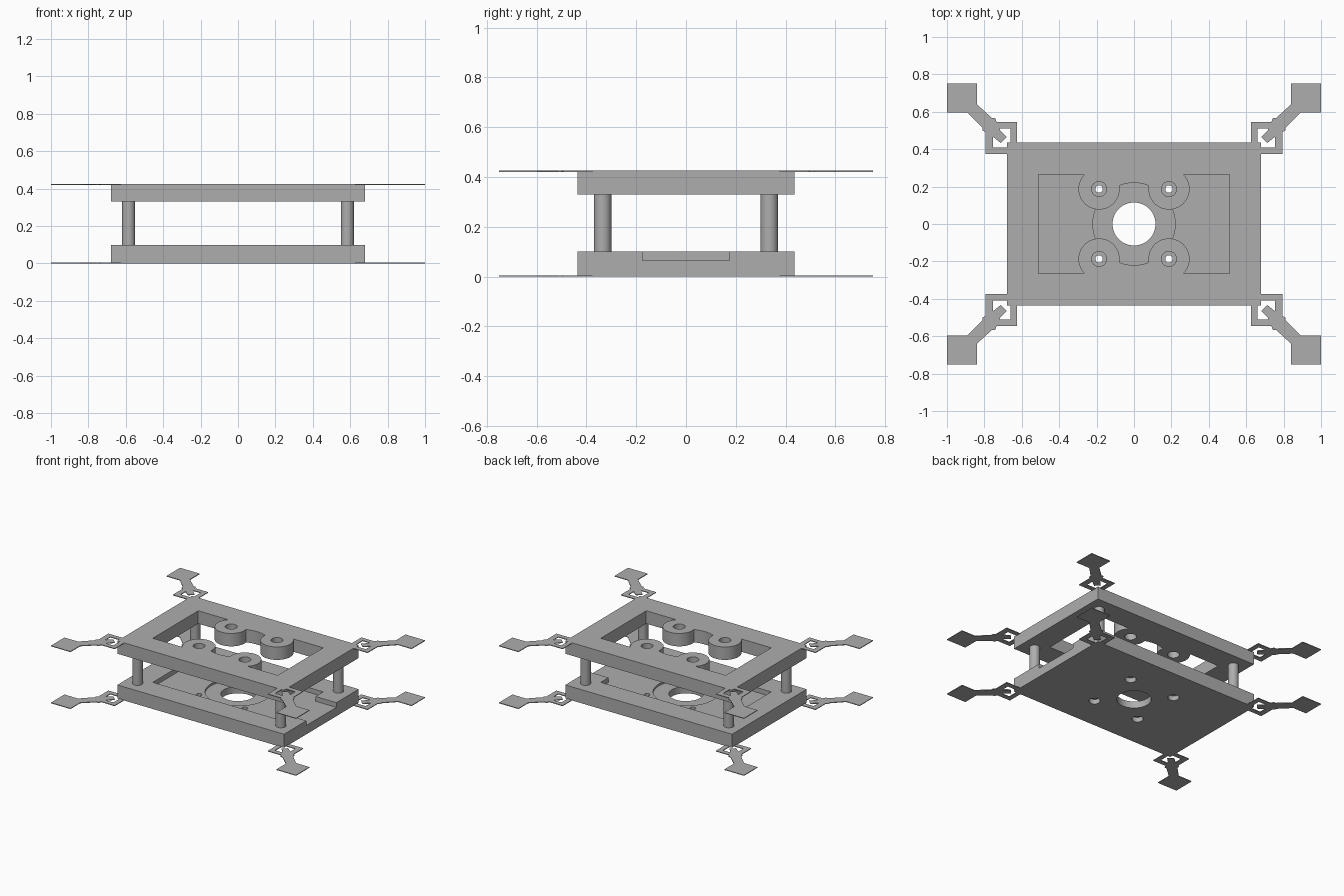
import bpy
import bmesh
from mathutils import Vector

cube = bpy.data.objects.get("Cube")
if cube:
    bpy.data.objects.remove(cube, do_unlink=True)

grey = bpy.data.materials.new("plain grey")
grey.use_nodes = True
GREY = (0.42, 0.42, 0.42, 1)
grey.diffuse_color = GREY
grey.node_tree.nodes["Principled BSDF"].inputs["Base Color"].default_value = GREY

HALF_X, HALF_Y = 0.68, 0.435
SCREW = 0.187
TOP, FRAME_BASE, PLATE_TOP = 0.425, 0.33, 0.10
THIN = 0.005
SIGNS = [(sx, sy) for sx in (-1, 1) for sy in (-1, 1)]


def prism(name, points, z0, z1):
    """Extrude a flat outline between two heights."""
    bm = bmesh.new()
    face = bm.faces.new([bm.verts.new((x, y, z0)) for x, y in points])
    new = bmesh.ops.extrude_face_region(bm, geom=[face])["geom"]
    verts = [v for v in new if isinstance(v, bmesh.types.BMVert)]
    bmesh.ops.translate(bm, verts=verts, vec=Vector((0, 0, z1 - z0)))
    bmesh.ops.recalc_face_normals(bm, faces=bm.faces)
    mesh = bpy.data.meshes.new(name)
    bm.to_mesh(mesh)
    bm.free()
    mesh.materials.append(grey)
    obj = bpy.data.objects.new(name, mesh)
    bpy.context.collection.objects.link(obj)
    return obj


def box(name, x0, x1, y0, y1, z0, z1):
    return prism(name, [(x0, y0), (x1, y0), (x1, y1), (x0, y1)], z0, z1)


def cylinder(name, x, y, r, z0, z1, sides=48):
    bpy.ops.mesh.primitive_cylinder_add(vertices=sides, radius=r, depth=z1 - z0,
                                        location=(x, y, (z0 + z1) / 2))
    obj = bpy.context.object
    obj.name = name
    obj.data.materials.append(grey)
    return obj


def combine(obj, tool, operation="DIFFERENCE"):
    """Apply a boolean and discard the tool."""
    mod = obj.modifiers.new("combine", "BOOLEAN")
    mod.operation, mod.solver, mod.object = operation, "EXACT", tool
    bpy.context.view_layer.objects.active = obj
    bpy.ops.object.modifier_apply(modifier=mod.name)
    bpy.data.objects.remove(tool, do_unlink=True)


def smooth(obj):
    bpy.ops.object.select_all(action="DESELECT")
    obj.select_set(True)
    bpy.context.view_layer.objects.active = obj
    bpy.ops.object.shade_smooth_by_angle(angle=0.6)


# Upper frame with a window, arc shaped bridges and four screw bosses
frame = box("upper_frame", -HALF_X, HALF_X, -HALF_Y, HALF_Y, FRAME_BASE, TOP)
combine(frame, box("window", -0.51, 0.51, -0.265, 0.265, 0.2, 0.6))
for s in (-1, 1):
    near, far = sorted((s * 0.19, s * 0.32))
    combine(frame, box("bridge", -SCREW, SCREW, near, far, FRAME_BASE, TOP), "UNION")
combine(frame, cylinder("arc", 0, 0, 0.22, 0.2, 0.6, 64))
for sx, sy in SIGNS:
    x, y = sx * SCREW, sy * SCREW
    combine(frame, cylinder("boss", x, y, 0.11, FRAME_BASE, TOP), "UNION")
for sx, sy in SIGNS:
    combine(frame, cylinder("boss_hole", sx * SCREW, sy * SCREW, 0.04, 0.2, 0.6))
smooth(frame)

# Lower plate with a pocket, an open channel, a ring recess and a centre hole
plate = box("lower_plate", -HALF_X, HALF_X, -HALF_Y, HALF_Y, 0, PLATE_TOP)
combine(plate, box("pocket", -0.51, 0.51, -0.265, 0.265, 0.065, 0.2))
combine(plate, box("channel", 0.4, 0.8, -0.175, 0.175, 0.065, 0.2))
combine(plate, cylinder("ring_recess", 0, 0, 0.22, 0.05, 0.2, 64))
combine(plate, cylinder("centre_hole", 0, 0, 0.115, -0.1, 0.2, 64))
for sx, sy in SIGNS:
    x, y = sx * SCREW, sy * SCREW
    combine(plate, cylinder("screw_hole", x, y, 0.02, -0.1, 0.2, 32))
    combine(plate, cylinder("screw_head", x, y, 0.038, -0.1, 0.035, 32))
smooth(plate)

# Posts between the plate and the frame
for i, (sx, sy) in enumerate(SIGNS):
    smooth(cylinder(f"post_{i + 1}", sx * 0.585, sy * 0.335, 0.035,
                    PLATE_TOP, FRAME_BASE, 32))

# Thin corner tabs: angled bracket, diagonal arm and square pad
BRACKET = [(0.625, 0.43), (0.66, 0.43), (0.66, 0.51), (0.755, 0.51),
           (0.755, 0.41), (0.675, 0.41), (0.675, 0.375), (0.795, 0.375),
           (0.795, 0.545), (0.625, 0.545)]
ARM = [(0.68, 0.465), (0.712, 0.433), (0.765, 0.475), (0.81, 0.5), (0.81, 0.515),
       (0.89, 0.595), (1, 0.595), (1, 0.752), (0.84, 0.752), (0.84, 0.64),
       (0.76, 0.567), (0.743, 0.567), (0.715, 0.5)]


for level, z in (("lower", 0), ("upper", TOP - THIN)):
    for i, (sx, sy) in enumerate(SIGNS):
        for part, outline in (("bracket", BRACKET), ("arm", ARM)):
            points = [(sx * x, sy * y) for x, y in outline]
            prism(f"{level}_{part}_{i + 1}", points, z, z + THIN)
